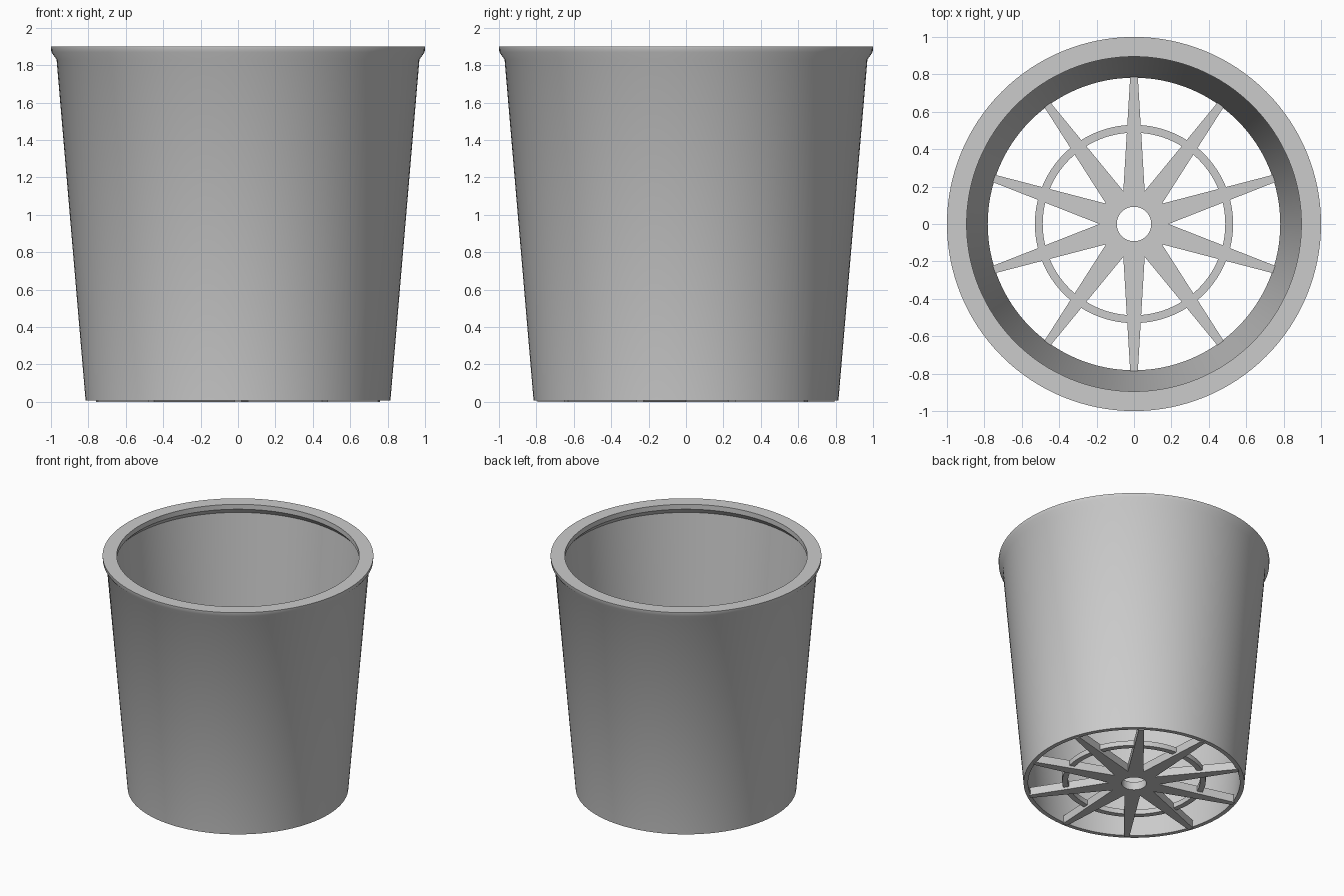
import bpy, bmesh, math

if "Cube" in bpy.data.objects:
    bpy.data.objects.remove(bpy.data.objects["Cube"])

grey = bpy.data.materials.new("light_grey_plastic")
grey.diffuse_color = (0.6, 0.6, 0.6, 1)
grey.use_nodes = True
grey.node_tree.nodes["Principled BSDF"].inputs["Base Color"].default_value = grey.diffuse_color


def finish(name, bm, smooth=True):
    bmesh.ops.recalc_face_normals(bm, faces=bm.faces)
    me = bpy.data.meshes.new(name)
    bm.to_mesh(me)
    bm.free()
    me.materials.append(grey)
    ob = bpy.data.objects.new(name, me)
    bpy.context.collection.objects.link(ob)
    if smooth:
        bpy.ops.object.select_all(action='DESELECT')
        ob.select_set(True)
        bpy.context.view_layer.objects.active = ob
        bpy.ops.object.shade_smooth_by_angle(angle=math.radians(40))
    return ob


def lathe(name, profile, n=128):
    """Revolve a closed (radius, z) profile around the z axis."""
    bm = bmesh.new()
    rings = [[bm.verts.new((r * math.sin(2 * math.pi * i / n),
                            r * math.cos(2 * math.pi * i / n), z))
              for r, z in profile] for i in range(n)]
    m = len(profile)
    for i in range(n):
        a, b = rings[i], rings[(i + 1) % n]
        for j in range(m):
            k = (j + 1) % m
            bm.faces.new((a[j], b[j], b[k], a[k]))
    return finish(name, bm)


# Tapered wall with the flared, overhanging rim
lathe("pot_wall", [(0.815, 0.008), (0.97, 1.83), (0.998, 1.87), (1.0, 1.9),
                   (0.895, 1.9), (0.895, 1.86), (0.935, 1.815), (0.782, 0.008)])

# Thin ring joining the spokes
lathe("floor_ring", [(0.53, 0.02), (0.53, 0.06), (0.488, 0.06), (0.488, 0.02)])

# Star-shaped floor: ten tapered spokes around a hub with a round hole
SPOKES, SEG = 10, 6
bm = bmesh.new()
layers = []
for z in (0.0, 0.065):
    def vert(r, a, side=0.0):
        return bm.verts.new((r * math.cos(a) - side * math.sin(a),
                             r * math.sin(a) + side * math.cos(a), z))
    step = 2 * math.pi / SPOKES
    start = math.pi / 2
    valley = [vert(0.185, start + (i - 0.5) * step) for i in range(SPOKES)]
    tips = [(vert(0.793, start + i * step, -0.02),
             vert(0.793, start + i * step, 0.02)) for i in range(SPOKES)]
    hole = [vert(0.092, start + (i / SEG - 0.5) * step)
            for i in range(SPOKES * SEG)]
    layers.append((valley, tips, hole))
    for i in range(SPOKES):
        j = (i + 1) % SPOKES
        bm.faces.new((valley[i], tips[i][0], tips[i][1], valley[j]))
        arc = [hole[(i * SEG + k) % len(hole)] for k in range(SEG + 1)]
        bm.faces.new([valley[i], valley[j]] + arc[::-1])
loops = []
for valley, tips, hole in layers:
    outline = []
    for v, t in zip(valley, tips):
        outline += [v, *t]
    loops.append((outline, hole))
for low, high in zip(*loops):
    for i in range(len(low)):
        j = (i + 1) % len(low)
        bm.faces.new((low[i], low[j], high[j], high[i]))
finish("floor_spokes", bm)
